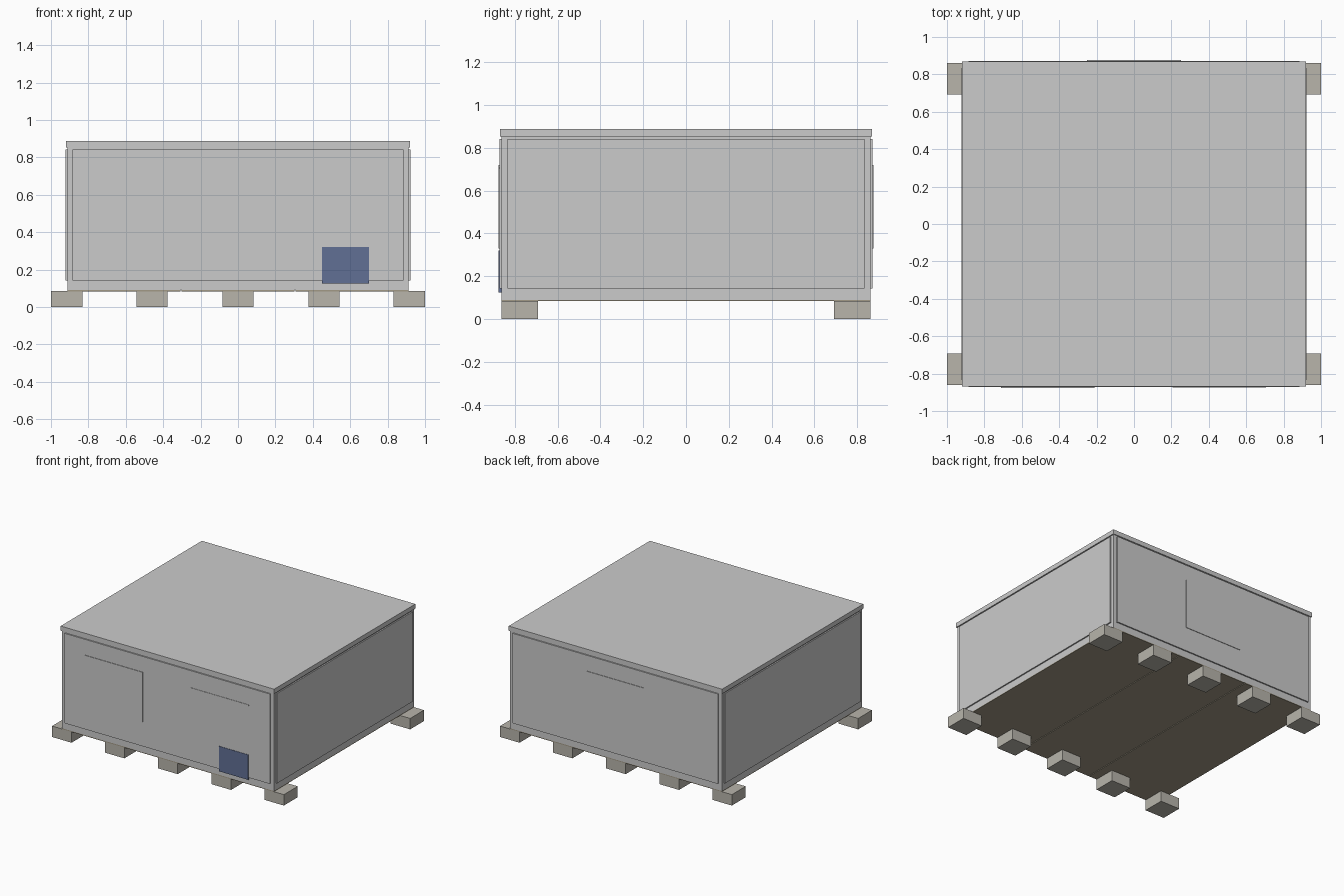
import bpy

if "Cube" in bpy.data.objects:
    bpy.data.objects.remove(bpy.data.objects["Cube"])


def material(name, colour):
    m = bpy.data.materials.new(name)
    m.diffuse_color = (*colour, 1)
    m.use_nodes = True
    m.node_tree.nodes["Principled BSDF"].inputs["Base Color"].default_value = m.diffuse_color
    return m


def box(name, x, y, z, mat=None):
    """Box from (min, max) ranges on each axis."""
    bpy.ops.mesh.primitive_cube_add(size=1)
    o = bpy.context.object
    o.name = name
    o.location = [(r[0] + r[1]) / 2 for r in (x, y, z)]
    o.scale = [r[1] - r[0] for r in (x, y, z)]
    bpy.ops.object.transform_apply(location=True, rotation=True, scale=True)
    if mat:
        o.data.materials.append(mat)
    return o


warm = material("concrete", (0.48, 0.46, 0.41))
floor_mat = material("floor_board", (0.36, 0.32, 0.24))
blue = material("blue_plate", (0.12, 0.16, 0.30))

BX, BY = 0.912, 0.862          # frame half sizes
PX, PY = 0.922, 0.872          # outer faces of the wall panels

# Main frame and roof
box("body_frame", (-BX, BX), (-BY, BY), (0.09, 0.86))
box("roof", (-0.92, 0.92), (-0.869, 0.869), (0.852, 0.888))

# Floor: three boards with narrow seams
for i in range(3):
    x0 = -BX + i * 2 * BX / 3
    box(f"floor_board_{i}", (x0 + 0.003 * (i > 0), x0 + 2 * BX / 3 - 0.003 * (i < 2)),
        (-BY, BY), (0.084, 0.091), floor_mat)

# Raised wall panels on all four sides
for s, side in ((-1, "front"), (1, "back")):
    box(f"{side}_panel", (-0.885, 0.885), sorted((s * 0.85, s * PY)), (0.142, 0.842))
for s, side in ((-1, "left"), (1, "right")):
    box(f"{side}_panel", sorted((s * 0.9, s * PX)), (-0.835, 0.835), (0.142, 0.842))

# Two rows of five feet; the end feet stick out past the walls
for s, row in ((-1, "front"), (1, "back")):
    for i, cx in enumerate((-0.915, -0.46, 0, 0.46, 0.915)):
        box(f"{row}_foot_{i}", (cx - 0.084, cx + 0.084),
            sorted((s * 0.692, s * BY)), (0, 0.085), warm)

# Thin sign boards, trim strip and blue plate
box("front_board", (-0.71, -0.21), (-0.876, -0.87), (0.33, 0.72))
box("back_board", (-0.25, 0.25), (0.87, 0.876), (0.33, 0.72))
box("front_strip", (0.205, 0.705), (-0.875, -0.87), (0.70, 0.71))
box("front_blue_plate", (0.45, 0.70), (-0.875, -0.86), (0.125, 0.32), blue)
